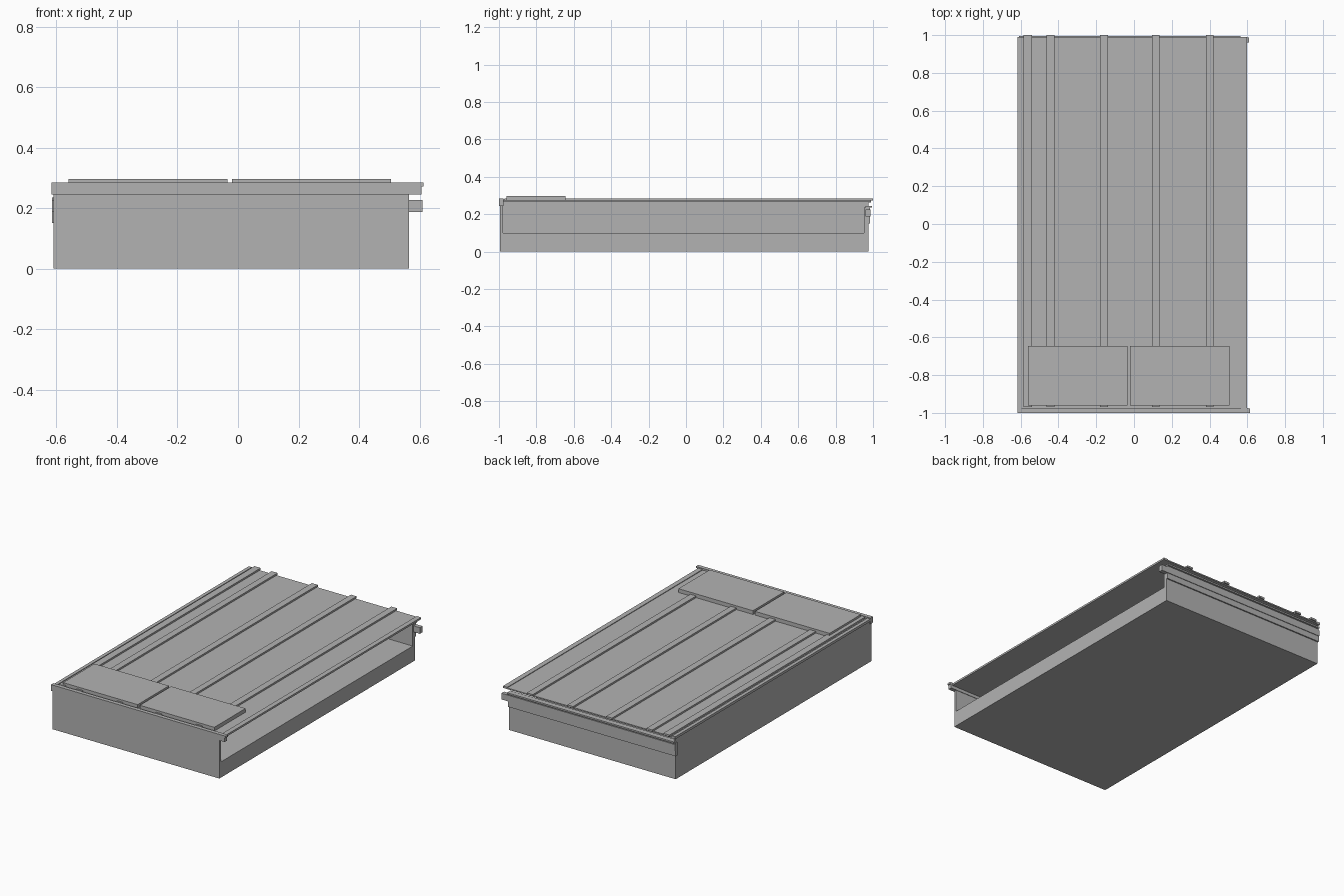
import bpy
import bmesh
from mathutils import Matrix, Vector

cube = bpy.data.objects.get("Cube")
if cube:
    bpy.data.objects.remove(cube, do_unlink=True)

# Single painted metal colour
grey = bpy.data.materials.new("plain_grey")
grey.use_nodes = True
colour = (0.45, 0.45, 0.45, 1.0)
grey.diffuse_color = colour
grey.node_tree.nodes["Principled BSDF"].inputs["Base Color"].default_value = colour


def box(name, x, y, z):
    """Flat-faced block spanning three (low, high) ranges."""
    low, high = (Vector(v) for v in zip(x, y, z))
    size = high - low
    bm = bmesh.new()
    bmesh.ops.create_cube(
        bm, size=1,
        matrix=Matrix.Translation((low + high) / 2) @ Matrix.Diagonal((*size, 1)))
    mesh = bpy.data.meshes.new(name)
    bm.to_mesh(mesh)
    bm.free()
    mesh.materials.append(grey)
    obj = bpy.data.objects.new(name, mesh)
    bpy.context.collection.objects.link(obj)
    return obj


LEFT, RIGHT = -0.61, 0.565
FRONT, BACK = -0.995, 0.975
FLOOR, WALL, TOP = 0.10, 0.245, 0.284

# Raised floor and walls, with one long side left open
box("floor_base", (LEFT, RIGHT), (FRONT, BACK), (0, FLOOR))
box("front_wall", (LEFT, RIGHT), (FRONT, -0.978), (FLOOR, WALL))
box("closed_side_wall", (LEFT, -0.598), (-0.978, BACK), (FLOOR, 0.262))
box("back_wall", (-0.598, RIGHT), (0.952, BACK), (FLOOR, 0.235))

# Rear wall cladding, rail and ledge
box("back_panel", (-0.615, RIGHT), (0.965, 0.983), (0.15, 0.235))
box("back_rail", (-0.615, 0.61), (0.96, 0.987), (0.187, 0.226))
box("back_ledge", (LEFT, RIGHT), (0.96, 0.995), (0.235, WALL))

# Front fascia
box("front_fascia", (-0.617, 0.606), (-1, -0.975), (WALL, TOP))
box("fascia_tip", (0.606, 0.613), (-1, -0.978), (0.272, TOP))

# Thin roof sheet with its edge trims
box("roof_sheet", (-0.60, 0.596), (-0.975, 0.99), (0.265, 0.273))
box("closed_edge_trim", (-0.617, -0.595), (-0.975, 0.99), (0.262, 0.278))
box("open_edge_trim", (0.566, 0.597), (-0.975, 0.99), (0.265, 0.277))

# Raised roof ribs
for i, (x, width) in enumerate([(-0.562, 0.044), (-0.442, 0.042), (-0.158, 0.042),
                                (0.116, 0.04), (0.401, 0.042)]):
    box(f"roof_rib_{i + 1}", (x - width / 2, x + width / 2), (-0.97, 1), (0.272, TOP))

# Two flat cover panels near the front
for side, start in (("right", -0.56), ("left", -0.02)):
    box(f"{side}_cover_panel", (start, start + 0.525), (-0.96, -0.645), (0.273, 0.297))
